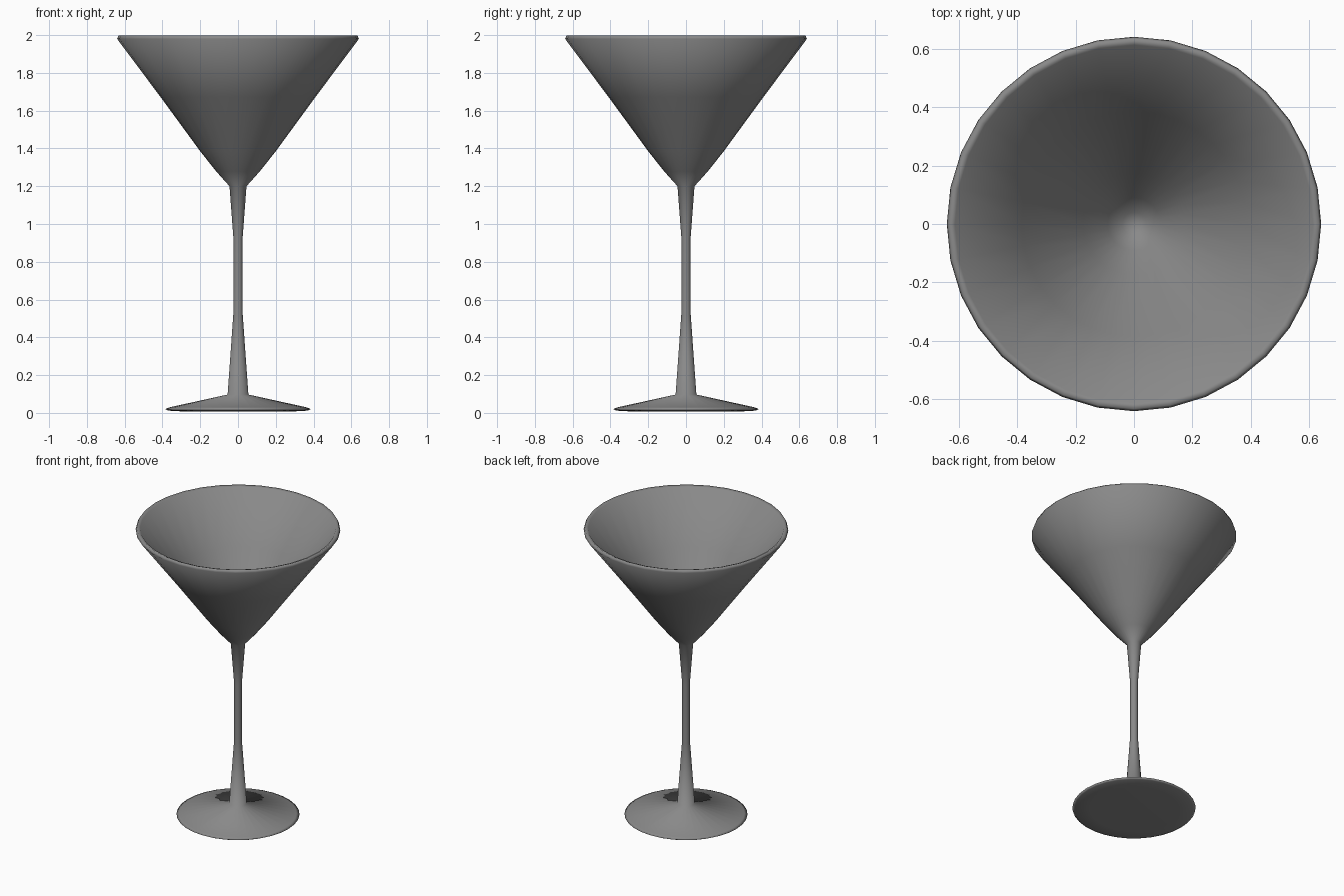
import bpy, bmesh, math

if "Cube" in bpy.data.objects:
    bpy.data.objects.remove(bpy.data.objects["Cube"])

SIDES = 32


def lathe(name, profile, color):
    """Spin an (r, z) profile around z; points at r = 0 become poles."""
    bm = bmesh.new()
    verts = [bm.verts.new((r, 0, z)) for r, z in profile]
    edges = [bm.edges.new(pair) for pair in zip(verts, verts[1:])]
    bmesh.ops.spin(bm, geom=verts + edges, cent=(0, 0, 0), axis=(0, 0, 1),
                   angle=math.tau, steps=SIDES, use_duplicate=False)
    bmesh.ops.remove_doubles(bm, verts=bm.verts[:], dist=0.0005)
    bmesh.ops.recalc_face_normals(bm, faces=bm.faces[:])
    for face in bm.faces:
        face.smooth = True
    mesh = bpy.data.meshes.new(name)
    bm.to_mesh(mesh)
    bm.free()
    mat = bpy.data.materials.new(name + "_grey")
    mat.diffuse_color = color
    mat.use_nodes = True
    mat.node_tree.nodes["Principled BSDF"].inputs["Base Color"].default_value = mat.diffuse_color
    mesh.materials.append(mat)
    obj = bpy.data.objects.new(name, mesh)
    bpy.context.collection.objects.link(obj)
    return obj


# One continuous closed profile: foot, stem, conical bowl, rim, bowl interior
profile = [
    (0, 0.007), (0.28, 0.007), (0.37, 0.012), (0.385, 0.02), (0.365, 0.029),
    (0.055, 0.097),                                   # top of foot
    (0.025, 0.52), (0.024, 0.92), (0.045, 1.20),      # stem
    (0.115, 1.278), (0.20, 1.385), (0.41, 1.672), (0.64, 1.98),  # bowl outside
    (0.632, 1.999), (0.612, 1.992),                   # rim
    (0.385, 1.685), (0.175, 1.40), (0.09, 1.293), (0.04, 1.24), (0, 1.23),
]
lathe("cocktail_glass", profile, (0.25, 0.25, 0.25, 1))
